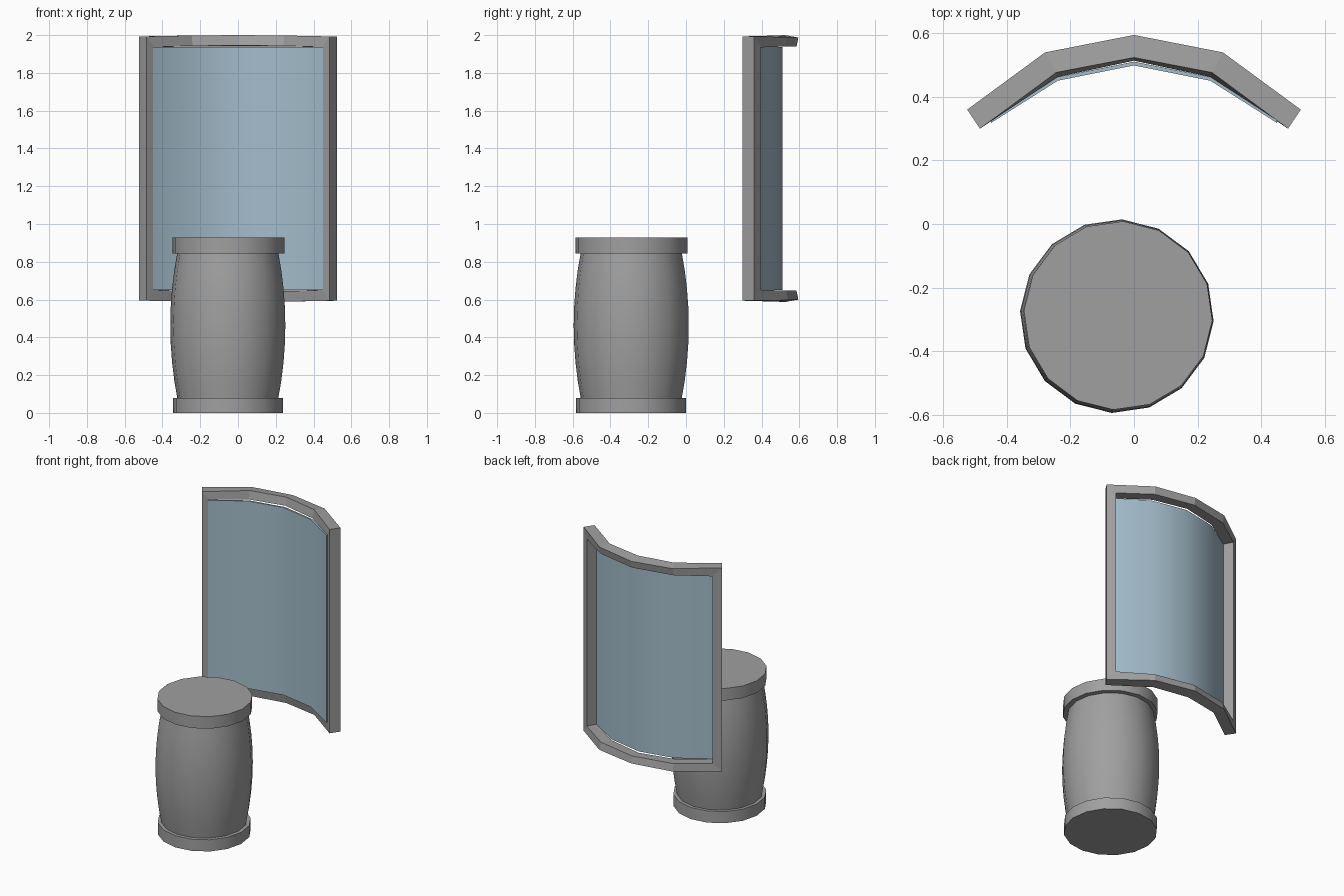
import bpy, bmesh, math

cube = bpy.data.objects.get("Cube")
if cube:
    bpy.data.objects.remove(cube, do_unlink=True)


def material(name, colour):
    m = bpy.data.materials.new(name)
    m.use_nodes = True
    m.diffuse_color = (*colour, 1)
    m.node_tree.nodes["Principled BSDF"].inputs["Base Color"].default_value = (*colour, 1)
    return m


GREY = material("grey", (0.35, 0.35, 0.35))
GLASS = material("pale blue", (0.37, 0.51, 0.60))


def loft(name, rings, mat, loop=False, smooth=False):
    """Skin a series of closed rings; loop joins last to first, otherwise cap the ends."""
    bm = bmesh.new()
    vs = [[bm.verts.new(p) for p in r] for r in rings]
    n = len(vs[0])
    for i in range(len(vs) if loop else len(vs) - 1):
        a, b = vs[i], vs[(i + 1) % len(vs)]
        for j in range(n):
            k = (j + 1) % n
            bm.faces.new((a[j], a[k], b[k], b[j]))
    if not loop:
        bm.faces.new(vs[0])
        bm.faces.new(vs[-1])
    bmesh.ops.recalc_face_normals(bm, faces=bm.faces)
    me = bpy.data.meshes.new(name)
    bm.to_mesh(me)
    bm.free()
    me.materials.append(mat)
    ob = bpy.data.objects.new(name, me)
    bpy.context.collection.objects.link(ob)
    if smooth:
        bpy.ops.object.select_all(action='DESELECT')
        ob.select_set(True)
        bpy.context.view_layer.objects.active = ob
        bpy.ops.object.shade_smooth_by_angle(angle=math.radians(30))
    return ob


def circle(cx, cy, r, z, sides=16):
    turn = math.radians(-3)
    return [(cx + r * math.cos(turn + math.tau * i / sides),
             cy + r * math.sin(turn + math.tau * i / sides), z) for i in range(sides)]


# Barrel-shaped seat: bulging body with a disc above and below
body = []
for i in range(9):
    t = i / 4 - 1
    body.append(circle(-0.054, -0.29, 0.267 + 0.038 * (1 - t * t), 0.463 + 0.39 * t))
loft("seat_body", body, GREY, smooth=True)
loft("seat_top", [circle(-0.05, -0.288, 0.297, z) for z in (0.845, 0.928)], GREY, smooth=True)
loft("seat_base", [circle(-0.053, -0.291, 0.291, z) for z in (0, 0.08)], GREY, smooth=True)

# Curved frame: section corners are outer front, outer back, inner back, inner front
MID = 1.2935
end = [(0.485, 0.30, 1.993), (0.525, 0.36, 1.993), (0.477, 0.395, 1.935), (0.445, 0.33, 1.937)]
bend = [(0.245, 0.477, 1.998), (0.28, 0.54, 1.99), (0.275, 0.53, 1.94), (0.24, 0.463, 1.943)]
crown = [(0, 0.524, 2.0), (0, 0.595, 1.987), (0, 0.585, 1.94), (0, 0.514, 1.945)]


def flip_x(section):
    return [(-x, y, z) for x, y, z in section]


top_rail = [end, bend, crown, flip_x(bend), flip_x(end)]
bottom_rail = [[(x, y, 2 * MID - z) for x, y, z in s] for s in reversed(top_rail)]
loft("screen_frame", top_rail + bottom_rail, GREY, loop=True)

# Thin curved pane set inside the frame
half = [(0.45, 0.318), (0.24, 0.451), (0, 0.499)]
path = half + [(-x, y) for x, y in reversed(half[:-1])]
LOW, HIGH, THICK = 2 * MID - 1.937, 1.937, 0.012
loft("screen_pane", [[(x, y, LOW), (x, y + THICK, LOW), (x, y + THICK, HIGH), (x, y, HIGH)]
                     for x, y in path], GLASS, smooth=True)
